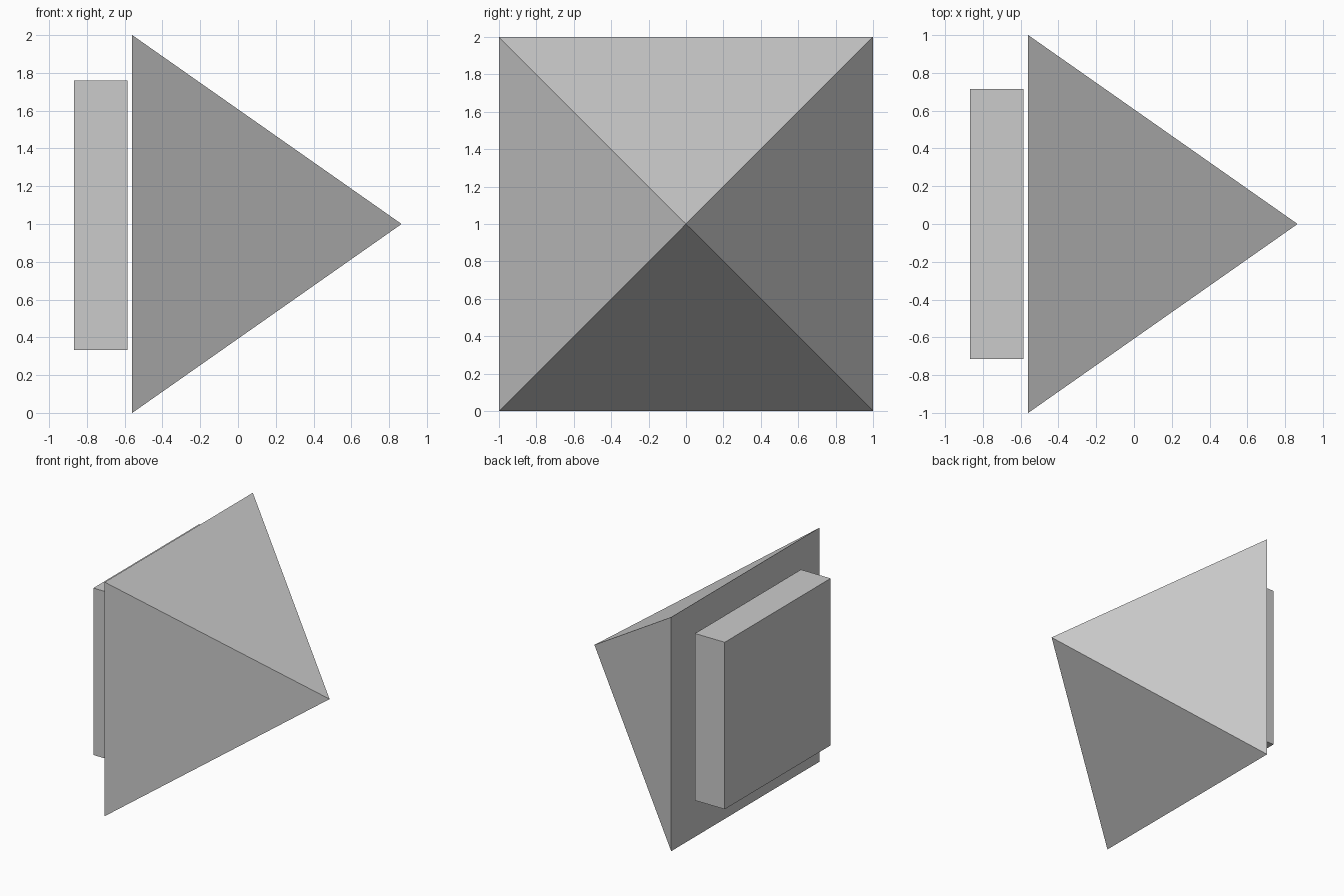
import bpy
import bmesh
from math import pi, sqrt
from mathutils import Matrix

if "Cube" in bpy.data.objects:
    bpy.data.objects.remove(bpy.data.objects["Cube"])


def add_part(name, bm):
    bmesh.ops.recalc_face_normals(bm, faces=bm.faces)
    mesh = bpy.data.meshes.new(name)
    bm.to_mesh(mesh)
    bm.free()
    obj = bpy.data.objects.new(name, mesh)
    bpy.context.collection.objects.link(obj)
    return obj


# Square pyramid lying on its side, apex towards +x
base_x, apex_x = -0.56, 0.866
depth = apex_x - base_x
bm = bmesh.new()
place = (Matrix.Translation(((base_x + apex_x) / 2, 0, 1))
         @ Matrix.Rotation(pi / 2, 4, 'Y') @ Matrix.Rotation(pi / 4, 4, 'Z'))
bmesh.ops.create_cone(bm, cap_ends=True, segments=4, radius1=sqrt(2),
                      radius2=0, depth=depth, matrix=place)
bmesh.ops.remove_doubles(bm, verts=bm.verts, dist=1e-4)
add_part("pyramid", bm)

# Flat square block just behind the pyramid's base
x0, x1, z0, z1 = -0.867, -0.586, 0.332, 1.759
bm = bmesh.new()
place = (Matrix.Translation(((x0 + x1) / 2, 0, (z0 + z1) / 2))
         @ Matrix.Diagonal((x1 - x0, 1.43, z1 - z0, 1)))
bmesh.ops.create_cube(bm, size=1, matrix=place)
add_part("back_block", bm)
